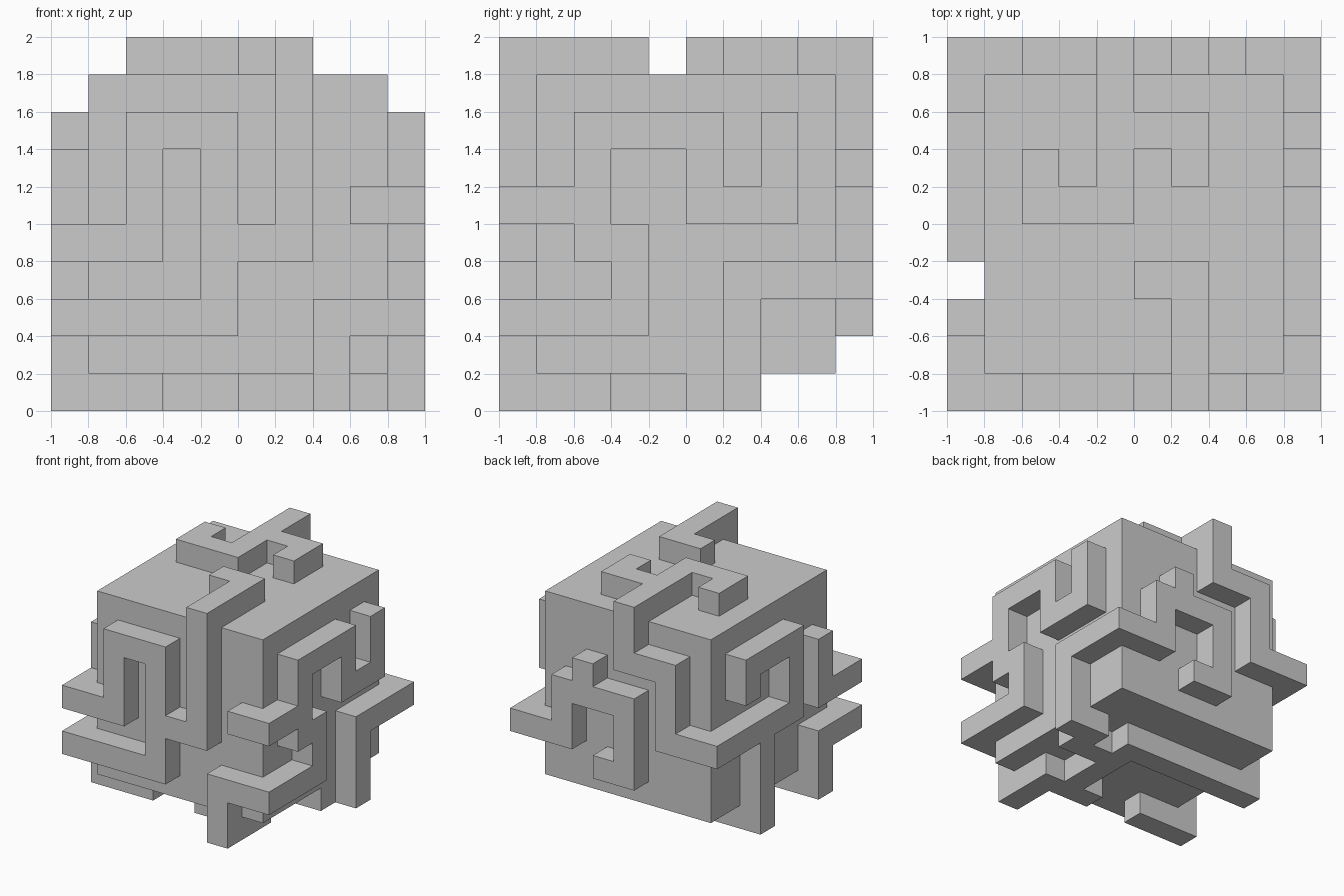
import bpy, bmesh, math
from mathutils import Vector

if "Cube" in bpy.data.objects:
    bpy.data.objects.remove(bpy.data.objects["Cube"])

# Cube on a 10x10x10 cell grid: an 8-cell core with one-cell-high ridges on each side
CELL = 0.2
cells = {(i, j, k) for i in range(1, 9) for j in range(1, 9) for k in range(1, 9)}


def ridge(axis, level, *corners):
    """Fill a run of cells through 2D corner points, in the layer `level` of `axis`."""
    for (a0, b0), (a1, b1) in zip(corners, corners[1:]):
        n = max(abs(a1 - a0), abs(b1 - b0))
        for t in range(n + 1):
            c = [a0 + (a1 - a0) * t // n, b0 + (b1 - b0) * t // n]
            c.insert(axis, level)
            cells.add(tuple(c))


# Top ridges (x, y)
ridge(2, 9, (6, 0), (6, 3), (5, 3))
ridge(2, 9, (4, 9), (4, 5), (2, 5), (2, 6))
ridge(2, 9, (4, 7), (6, 7), (6, 6))

# Front ridges (x, z)
ridge(1, 0, (6, 9), (6, 4), (4, 4))
ridge(1, 0, (0, 2), (4, 2), (4, 7), (2, 7), (2, 4), (0, 4))
ridge(1, 0, (8, 5), (9, 5))
ridge(1, 0, (9, 2), (7, 2), (7, 0))

# Right ridges (y, z)
ridge(0, 9, (0, 5), (2, 5))
ridge(0, 9, (0, 2), (3, 2), (3, 4), (2, 4), (2, 7), (5, 7), (5, 5), (7, 5), (7, 7))
ridge(0, 9, (6, 0), (6, 3), (9, 3))

# Back ridges (x, z)
ridge(1, 9, (4, 9), (4, 7), (2, 7), (2, 4), (0, 4))
ridge(1, 9, (9, 3), (7, 3), (7, 5), (4, 5), (4, 2), (5, 2))
ridge(1, 9, (6, 5), (6, 6))

# Left ridges (y, z)
ridge(0, 0, (9, 4), (4, 4), (4, 7), (7, 7), (7, 6))
ridge(0, 0, (6, 4), (6, 0))
ridge(0, 0, (0, 4), (2, 4), (2, 6))
ridge(0, 0, (0, 2), (2, 2), (2, 0))

# Bottom ridges (x, y)
ridge(2, 0, (0, 2), (2, 2))
ridge(2, 0, (0, 6), (6, 6), (6, 2))
ridge(2, 0, (7, 0), (7, 2), (5, 2))
ridge(2, 0, (9, 6), (8, 6), (8, 5), (6, 5))

# Skin the cells: one quad wherever a cell meets empty space
bm = bmesh.new()
for cell in sorted(cells):
    for axis in range(3):
        for side in (0, 1):
            near = list(cell)
            near[axis] += 2 * side - 1
            if tuple(near) in cells:
                continue
            u, v = (axis + 1) % 3, (axis + 2) % 3
            quad = []
            for du, dv in ((0, 0), (1, 0), (1, 1), (0, 1)):
                p = Vector(cell)
                p[axis] += side
                p[u] += du
                p[v] += dv
                quad.append(bm.verts.new(p * CELL - Vector((1, 1, 0))))
            bm.faces.new(quad if side else quad[::-1])

# Weld and merge flat areas
bmesh.ops.remove_doubles(bm, verts=bm.verts[:], dist=0.001)
bmesh.ops.dissolve_limit(bm, angle_limit=math.radians(1), verts=bm.verts[:], edges=bm.edges[:])
mesh = bpy.data.meshes.new("ridged_cube")
bm.to_mesh(mesh)
bm.free()
bpy.context.collection.objects.link(bpy.data.objects.new("ridged_cube", mesh))
